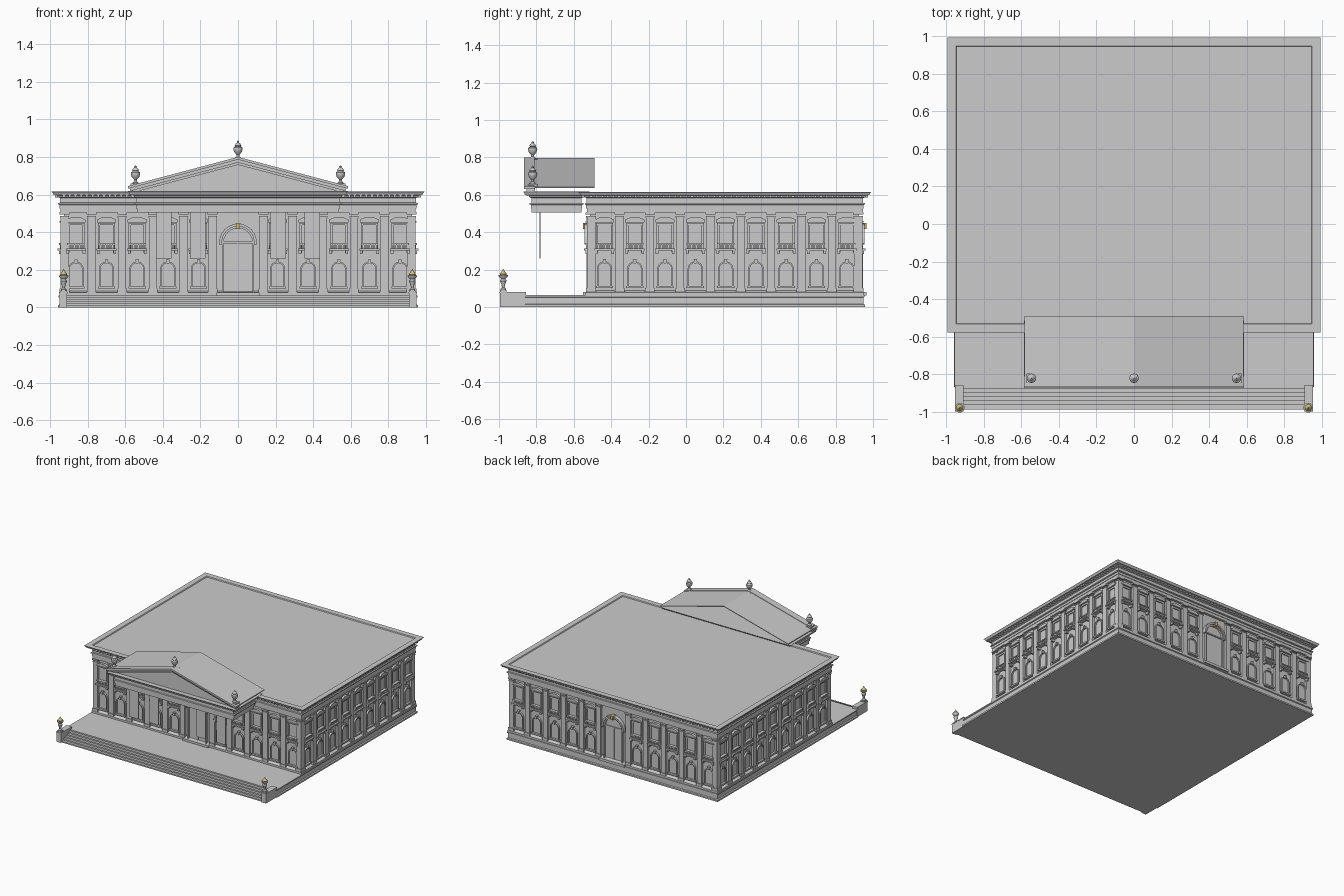
import bpy, bmesh, math
from mathutils import Matrix, Vector

gold = bpy.data.materials.new("gold")
gold.diffuse_color = (0.65, 0.5, 0.2, 1)
I = Matrix.Identity(4)


def finish(bm, name, mat=None, smooth=False):
    bmesh.ops.recalc_face_normals(bm, faces=bm.faces)
    me = bpy.data.meshes.new(name)
    bm.to_mesh(me)
    bm.free()
    ob = bpy.data.objects.new(name, me)
    bpy.context.collection.objects.link(ob)
    if mat:
        me.materials.append(mat)
    if smooth:
        bpy.ops.object.select_all(action='DESELECT')
        ob.select_set(True)
        bpy.context.view_layer.objects.active = ob
        bpy.ops.object.shade_smooth_by_angle(angle=math.radians(40))
    return ob


def loft(bm, rings, M=I, closed=False):
    vs = [[bm.verts.new(M @ Vector(p)) for p in r] for r in rings]
    n = len(vs[0])
    pairs = list(zip(vs, vs[1:])) + ([(vs[-1], vs[0])] if closed else [])
    for a, b in pairs:
        for i in range(n):
            bm.faces.new((a[i], a[(i + 1) % n], b[(i + 1) % n], b[i]))
    if not closed:
        bm.faces.new(vs[0])
        bm.faces.new(vs[-1])


def box(bm, u0, u1, d0, d1, z0, z1, M=I):
    loft(bm, [[(u0, d0, z), (u1, d0, z), (u1, d1, z), (u0, d1, z)] for z in (z0, z1)], M)


def prism(bm, pts, d0, d1, M=I):
    loft(bm, [[(u, d, z) for u, z in pts] for d in (d0, d1)], M)


def tiers(name, x, y0, y1, prof):
    bm = bmesh.new()
    loft(bm, [[(-x - o, y0 - o, z), (x + o, y0 - o, z), (x + o, y1 + o, z), (-x - o, y1 + o, z)]
              for z, o in prof])
    return finish(bm, name)


def arch_pts(u, r, z0, zs, n=12):
    arc = [(u + r * math.cos(math.pi * i / n), zs + r * math.sin(math.pi * i / n)) for i in range(n + 1)]
    return [(u + r, z0)] + arc + [(u - r, z0)]


def arch_frame(bm, u, ri, ro, z0, zs, d, M):
    a, b = arch_pts(u, ri, z0, zs), arch_pts(u, ro, z0, zs)
    loft(bm, [[(p[0], 0, p[1]), (p[0], d, p[1]), (q[0], d, q[1]), (q[0], 0, q[1])] for p, q in zip(a, b)], M)


def lathe(bm, x, y, z, prof, n=16):
    loft(bm, [[(x + r * math.cos(t * math.tau / n), y + r * math.sin(t * math.tau / n), z + h)
               for t in range(n)] for r, h in prof])


# podium, walls, entablature and flat roof
tiers("podium", 0.945, -0.855, 0.945, [(0, 0.012), (0.012, 0.012), (0.016, 0.003), (0.05, 0.003),
                                       (0.054, 0.01), (0.063, 0.01)])
tiers("walls", 0.925, -0.512, 0.925, [(0.06, 0.025), (0.078, 0.025), (0.082, 0.012), (0.088, 0), (0.51, 0)])
ENT = [(0.505, 0), (0.527, 0), (0.527, 0.004), (0.545, 0.004), (0.548, 0.011), (0.555, 0.011), (0.557, 0.002),
       (0.582, 0.002), (0.588, 0.014), (0.596, 0.016), (0.598, 0.036), (0.606, 0.038), (0.615, 0.046)]
tiers("main_entablature_and_roof", 0.945, -0.53, 0.945, ENT + [(0.615, 0.002), (0.608, -0.002)])
tiers("portico_entablature", 0.538, -0.825, -0.56, ENT[:-1] + [(0.618, 0.046)])

# steps with side blocks
bm = bmesh.new()
for i in range(6):
    box(bm, -0.912, 0.912, -0.985 + i * 0.022, -0.85, i * 0.0105, (i + 1) * 0.0105)
finish(bm, "front_steps")
bm = bmesh.new()
for s in (-1, 1):
    xa, xb = sorted((s * 0.908, s * 0.95))
    box(bm, xa, xb, -0.995, -0.855, 0, 0.074)
    box(bm, xa - 0.002, xb + 0.002, -0.998, -0.855, 0.074, 0.081)
finish(bm, "step_side_blocks")


def frame(u, d, o):
    M = Matrix.Identity(4)
    for i in range(3):
        M[i][0], M[i][1], M[i][3] = u[i], d[i], o[i]
    return M


# facades: matrix, window positions, pilaster positions, has door
P = 0.163
fu = [s * (0.21 + P * i) for s in (-1, 1) for i in range(5)]
fp = [s * (0.29 + P * i) for s in (-1, 1) for i in range(4)] + [s * 0.135 for s in (-1, 1)]
su = [0.162 * (i - 4) for i in range(9)]
sp = [0.162 * (i - 3.5) for i in range(8)]
FACADES = [
    (frame((1, 0, 0), (0, -1, 0), (0, -0.512, 0)), fu, fp + [-0.922, 0.922], True),
    (frame((-1, 0, 0), (0, 1, 0), (0, 0.925, 0)), fu, fp + [-0.922, 0.922], True),
    (frame((0, 1, 0), (1, 0, 0), (0.925, 0.212, 0)), su, sp + [-0.718, 0.708], False),
    (frame((0, 1, 0), (-1, 0, 0), (-0.925, 0.212, 0)), su, sp + [-0.718, 0.708], False)]

pil, upper, lower, door, dent, key = [bmesh.new() for _ in range(6)]
for M, wins, pils, has_door in FACADES:
    for u in pils:
        w = 0.021
        box(pil, u - w, u + w, -0.01, 0.018, 0.07, 0.48, M)
        box(pil, u - w - 0.004, u + w + 0.004, -0.01, 0.023, 0.07, 0.1, M)
        box(pil, u - w - 0.003, u + w + 0.003, -0.01, 0.022, 0.478, 0.486, M)
        box(pil, u - w - 0.005, u + w + 0.005, -0.01, 0.024, 0.494, 0.506, M)
    for u in wins:
        # upper window: frame, pediment, sill with balustrade
        for s in (-1, 1):
            a, b = sorted((u + s * 0.034, u + s * 0.045))
            box(upper, a, b, 0, 0.014, 0.29, 0.45, M)
            a, b = sorted((u + s * 0.036, u + s * 0.05))
            box(upper, a, b, 0, 0.026, 0.284, 0.302, M)
        box(upper, u - 0.034, u + 0.034, 0, 0.012, 0.437, 0.45, M)
        box(upper, u - 0.034, u + 0.034, 0, 0.004, 0.34, 0.437, M)
        box(upper, u - 0.051, u + 0.051, 0, 0.024, 0.452, 0.46, M)
        prism(upper, [(u - 0.051, 0.46), (u + 0.051, 0.46), (u + 0.051, 0.467), (u + 0.02, 0.481),
                      (u - 0.02, 0.481), (u - 0.051, 0.467)], 0, 0.019, M)
        box(upper, u - 0.046, u + 0.046, 0, 0.028, 0.333, 0.342, M)
        box(upper, u - 0.053, u + 0.053, 0, 0.034, 0.302, 0.312, M)
        for k in range(7):
            c = u - 0.039 + k * 0.013
            box(upper, c - 0.004, c + 0.004, 0, 0.022, 0.312, 0.333, M)
        # lower arched window
        arch_frame(lower, u, 0.033, 0.041, 0.112, 0.203, 0.014, M)
        prism(lower, arch_pts(u, 0.033, 0.112, 0.203), 0, 0.004, M)
        box(lower, u - 0.046, u + 0.046, 0, 0.02, 0.1, 0.112, M)
        prism(lower, [(u - 0.006, 0.233), (u + 0.006, 0.233), (u + 0.009, 0.256), (u - 0.009, 0.256)], 0, 0.02, M)
    if has_door:
        prism(door, arch_pts(0, 0.078, 0.065, 0.345), 0, 0.006, M)
        arch_frame(door, 0, 0.076, 0.086, 0.065, 0.345, 0.02, M)
        arch_frame(door, 0, 0.086, 0.1, 0.335, 0.345, 0.03, M)
        box(door, -0.003, 0.003, 0, 0.01, 0.065, 0.345, M)
        box(door, -0.076, 0.076, 0, 0.014, 0.34, 0.35, M)
        box(door, -0.115, 0.115, 0, 0.04, 0.06, 0.08, M)
        prism(key, [(-0.008, 0.418), (0.008, 0.418), (0.013, 0.45), (-0.013, 0.45)], 0, 0.04, M)
    # dentils under the cornice
    half = 0.94 if has_door else 0.735
    n = int(half * 2 / 0.03)
    for k in range(n):
        c = -half + (k + 0.5) * 2 * half / n
        box(dent, c - 0.007, c + 0.007, 0.01, 0.047, 0.584, 0.598, M)
for b, nm in ((pil, "pilasters"), (upper, "upper_windows"), (lower, "arched_windows"), (door, "doors"),
              (dent, "dentils")):
    finish(b, nm)
finish(key, "door_keystones", gold)


# pediment: raking cornice, tympanum, gable roof sheet
def chevron(bm, x, z0, z1, t, y0, y1):
    for s in (-1, 1):
        prism(bm, [(s * x, z0), (0, z1), (0, z1 - t), (s * x, z0 - t)], y0, y1)


bm = bmesh.new()
chevron(bm, 0.585, 0.645, 0.8, 0.014, -0.866, -0.81)
chevron(bm, 0.575, 0.634, 0.786, 0.016, -0.852, -0.81)
chevron(bm, 0.56, 0.622, 0.77, 0.012, -0.842, -0.81)
finish(bm, "raking_cornice")
bm = bmesh.new()
prism(bm, [(-0.57, 0.615), (0.57, 0.615), (0.57, 0.63), (0, 0.78), (-0.57, 0.63)], -0.832, -0.806)
finish(bm, "tympanum")
bm = bmesh.new()
chevron(bm, 0.582, 0.642, 0.796, 0.006, -0.81, -0.49)
finish(bm, "gable_roof")

# roof urns
URN = [(0.016, 0), (0.016, 0.006), (0.008, 0.014), (0.008, 0.022), (0.02, 0.036), (0.025, 0.052), (0.024, 0.06),
       (0.015, 0.066), (0.018, 0.071), (0.013, 0.08), (0.006, 0.086), (0.007, 0.09), (0.001, 0.097)]
bm = bmesh.new()
for x, z in ((-0.545, 0.638), (0, 0.77), (0.545, 0.638)):
    box(bm, x - 0.026, x + 0.026, -0.845, -0.795, z, z + 0.02)
    lathe(bm, x, -0.82, z + 0.02, URN)
finish(bm, "roof_urns", None, True)

# lamps on the step blocks
bm, fl = bmesh.new(), bmesh.new()
for x in (-0.927, 0.927):
    box(bm, x - 0.018, x + 0.018, -0.995, -0.959, 0.08, 0.09)
    lathe(bm, x, -0.977, 0.09, [(0.015, 0), (0.015, 0.006), (0.007, 0.014), (0.01, 0.03), (0.018, 0.05),
                                (0.012, 0.06), (0.025, 0.074), (0.026, 0.08), (0.015, 0.082)])
    lathe(fl, x, -0.977, 0.17, [(0.016, 0), (0.019, 0.006), (0.012, 0.016), (0.006, 0.024), (0.001, 0.034)])
finish(bm, "lamp_stands", None, True)
finish(fl, "lamp_flames", gold, True)

# hanging banners under the portico
bm = bmesh.new()
for x in (-0.394, -0.213, 0.213, 0.394):
    box(bm, x - 0.041, x + 0.041, -0.782, -0.778, 0.26, 0.507)
finish(bm, "banners")
